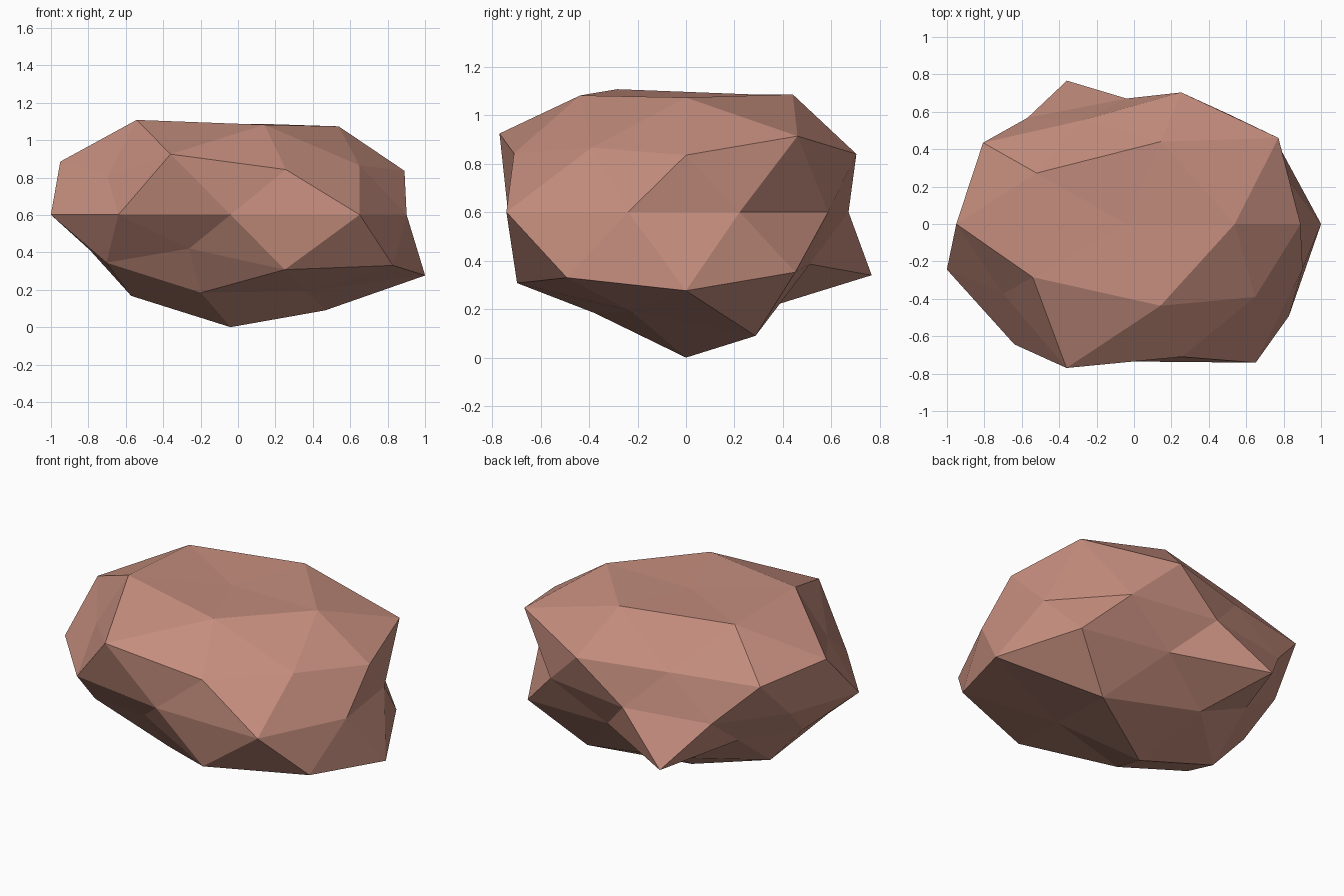
import bpy, bmesh, math

cube = bpy.data.objects.get("Cube")
if cube:
    bpy.data.objects.remove(cube, do_unlink=True)

# Clay-coloured stone
stone = bpy.data.materials.new("dusty_red_stone")
stone.use_nodes = True
colour = (0.55, 0.265, 0.205, 1)
stone.diffuse_color = colour
bsdf = next(n for n in stone.node_tree.nodes if n.type == 'BSDF_PRINCIPLED')
bsdf.inputs["Base Color"].default_value = colour
bsdf.inputs["Roughness"].default_value = 0.9

# Bumpiness of each ring of points, bottom to top, anticlockwise from +x
RINGS = [
    [1.19],
    [1.19, 0.905, 1.01, 0.97, 0.95],
    [1.223, 0.81, 0.76, 0.965, 1.105],
    [1.1, 1.155, 0.84, 0.8, 1.2],
    [0.92, 0.93, 0.86, 0.9, 0.85, 1.01, 1.02, 0.942, 1.175, 0.99],
    [1.04, 1.06, 1.06, 0.91, 1.07],
    [1.18, 0.88, 1.07, 1.22, 1.0],
    [1.1, 1.13, 1.13, 1.18, 1.12],
    [0.93],
]
SCALE = (1.0, 0.78, 0.505)
CENTRE = (-0.04, 0.0, 0.601)


def ring_order(v):
    """Sort by height, then by angle round the vertical axis."""
    return round(v.co.z, 2), (math.atan2(v.co.y, v.co.x) + 0.05) % math.tau


# Boulder: a coarse ball, pushed in and out point by point, then squashed
bm = bmesh.new()
bmesh.ops.create_icosphere(bm, subdivisions=2, radius=1)
bumps = [r for ring in RINGS for r in ring]
for v, r in zip(sorted(bm.verts, key=ring_order), bumps):
    v.co = [c + r * s * p for c, s, p in zip(CENTRE, SCALE, v.co)]
bmesh.ops.recalc_face_normals(bm, faces=bm.faces)

mesh = bpy.data.meshes.new("boulder")
bm.to_mesh(mesh)
bm.free()
mesh.materials.append(stone)
bpy.context.collection.objects.link(bpy.data.objects.new("boulder", mesh))
